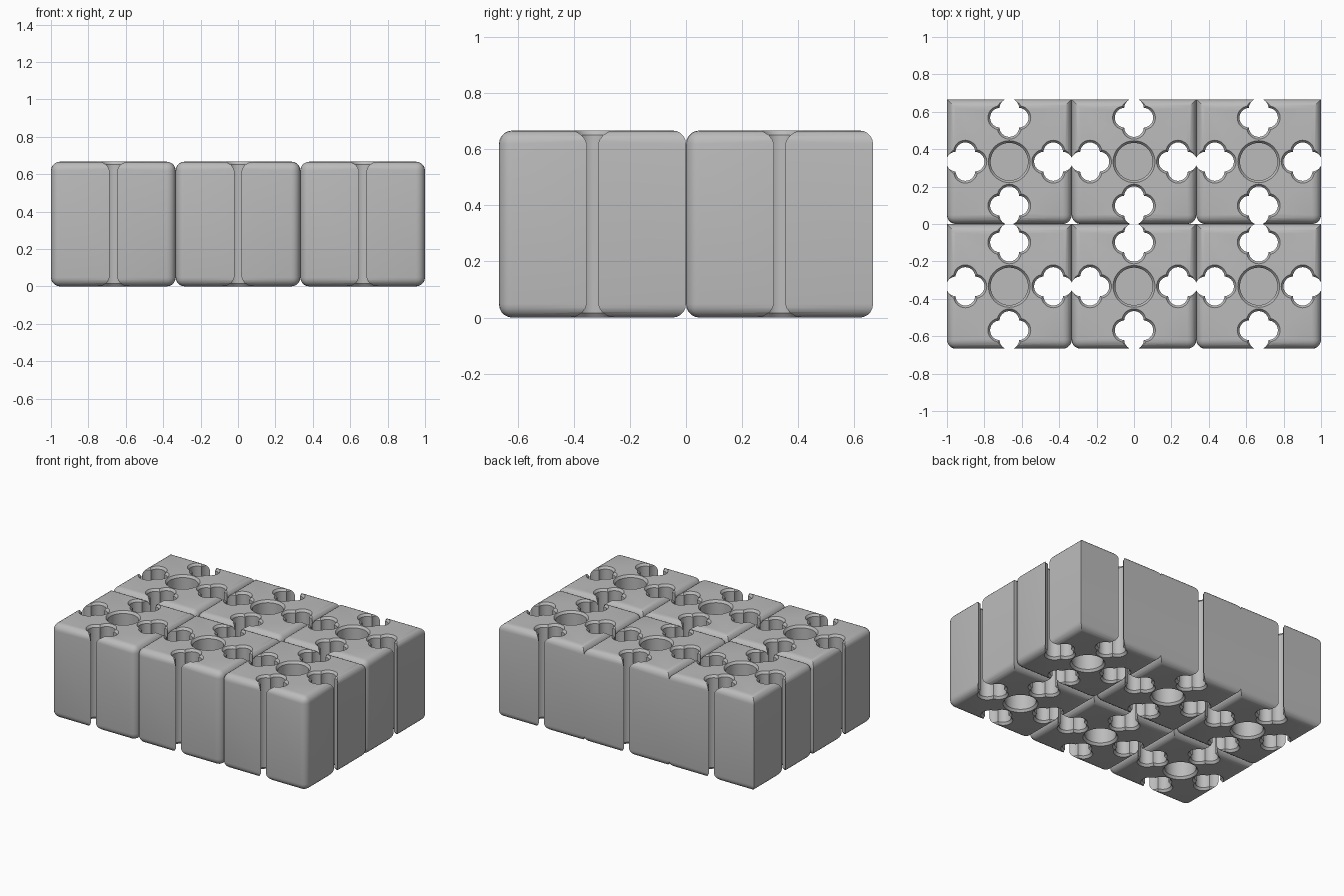
import bpy, bmesh
from math import atan2, cos, sin, sqrt, pi
from mathutils import Vector

if "Cube" in bpy.data.objects:
    bpy.data.objects.remove(bpy.data.objects["Cube"], do_unlink=True)

SIZE = 2 / 3          # edge length of one block
HALF = SIZE / 2
FILLET = 0.048
CHAMFER_W, CHAMFER_D = 0.012, 0.016
OVER = 0.002          # how far cutters stand proud of the block
HOLE_DIST = 0.235     # clover centre from block centre
LOBE_R, LOBE_D = 0.0527, 0.05
POCKET_R, POCKET_DEPTH = 0.1, 0.25

grey = bpy.data.materials.new("plain grey")
grey.use_nodes = True
colour = (0.5, 0.5, 0.5, 1)
grey.diffuse_color = colour
grey.node_tree.nodes["Principled BSDF"].inputs["Base Color"].default_value = colour


def clover(grow):
    """Outline of four overlapping round lobes, widened by grow."""
    r = LOBE_R + grow
    t = (LOBE_D + sqrt(2 * r * r - LOBE_D ** 2)) / 2
    half_arc = atan2(t, t - LOBE_D)
    steps, points = 12, []
    for lobe in range(4):
        a = lobe * pi / 2
        for i in range(steps):
            b = a + half_arc * (2 * i / steps - 1)
            points.append((LOBE_D * cos(a) + r * cos(b), LOBE_D * sin(a) + r * sin(b)))
    return points


def circle(grow):
    r = POCKET_R + grow
    return [(r * cos(a), r * sin(a)) for a in (2 * pi * i / 48 for i in range(48))]


def loft(bm, outline, levels, cx=0, cy=0):
    """Closed solid through the outline at each (z, grow) level, lowest first."""
    rings = [[bm.verts.new((cx + x, cy + y, z)) for x, y in outline(grow)] for z, grow in levels]
    n = len(rings[0])
    for low, high in zip(rings, rings[1:]):
        for i in range(n):
            j = (i + 1) % n
            bm.faces.new((low[i], low[j], high[j], high[i]))
    bm.faces.new(rings[0][::-1])
    bm.faces.new(rings[-1])


def make_object(name, bm):
    bmesh.ops.recalc_face_normals(bm, faces=bm.faces[:])
    mesh = bpy.data.meshes.new(name)
    bm.to_mesh(mesh)
    bm.free()
    obj = bpy.data.objects.new(name, mesh)
    bpy.context.collection.objects.link(obj)
    return obj


# Rounded block: every edge is filleted except the two upright back ones
bm = bmesh.new()
bmesh.ops.create_cube(bm, size=SIZE)


def is_back_upright(edge):
    a, b = (v.co for v in edge.verts)
    return a.y > 0 and b.y > 0 and abs(a.z - b.z) > HALF


bmesh.ops.bevel(bm, geom=[e for e in bm.edges if not is_back_upright(e)],
                offset=FILLET, offset_type='OFFSET', segments=5, profile=0.5,
                affect='EDGES', clamp_overlap=True)
block = make_object("block_1", bm)
block.data.materials.append(grey)

# Cutter: four clover through-holes and a blind round pocket at each end
bm = bmesh.new()
lip = [(HALF - CHAMFER_D, 0), (HALF + OVER, CHAMFER_W * (1 + OVER / CHAMFER_D))]
mirrored_lip = [(-z, g) for z, g in reversed(lip)]
for dx, dy in ((1, 0), (0, 1), (-1, 0), (0, -1)):
    loft(bm, clover, mirrored_lip + lip, dx * HOLE_DIST, dy * HOLE_DIST)
floor_z = HALF - POCKET_DEPTH
loft(bm, circle, [(floor_z, 0)] + lip)
loft(bm, circle, mirrored_lip + [(-floor_z, 0)])
cutter = make_object("hole_cutter", bm)
cutter.hide_render = True
cutter.data.materials.append(grey)

# Cut the holes, then shade
boolean = block.modifiers.new("holes", 'BOOLEAN')
boolean.operation = 'DIFFERENCE'
boolean.solver = 'EXACT'
boolean.object = cutter
bpy.ops.object.select_all(action='DESELECT')
bpy.context.view_layer.objects.active = block
block.select_set(True)
bpy.ops.object.modifier_apply(modifier=boolean.name)
bpy.data.objects.remove(cutter, do_unlink=True)
bpy.ops.object.shade_smooth_by_angle(angle=pi / 6)

# Lay out three columns by two rows
for i in range(6):
    col, row = i % 3, i // 3
    obj = block if i == 0 else block.copy()
    obj.name = f"block_{i + 1}"
    obj.location = Vector(((col - 1) * SIZE, (row - 0.5) * SIZE, HALF))
    if i:
        bpy.context.collection.objects.link(obj)
